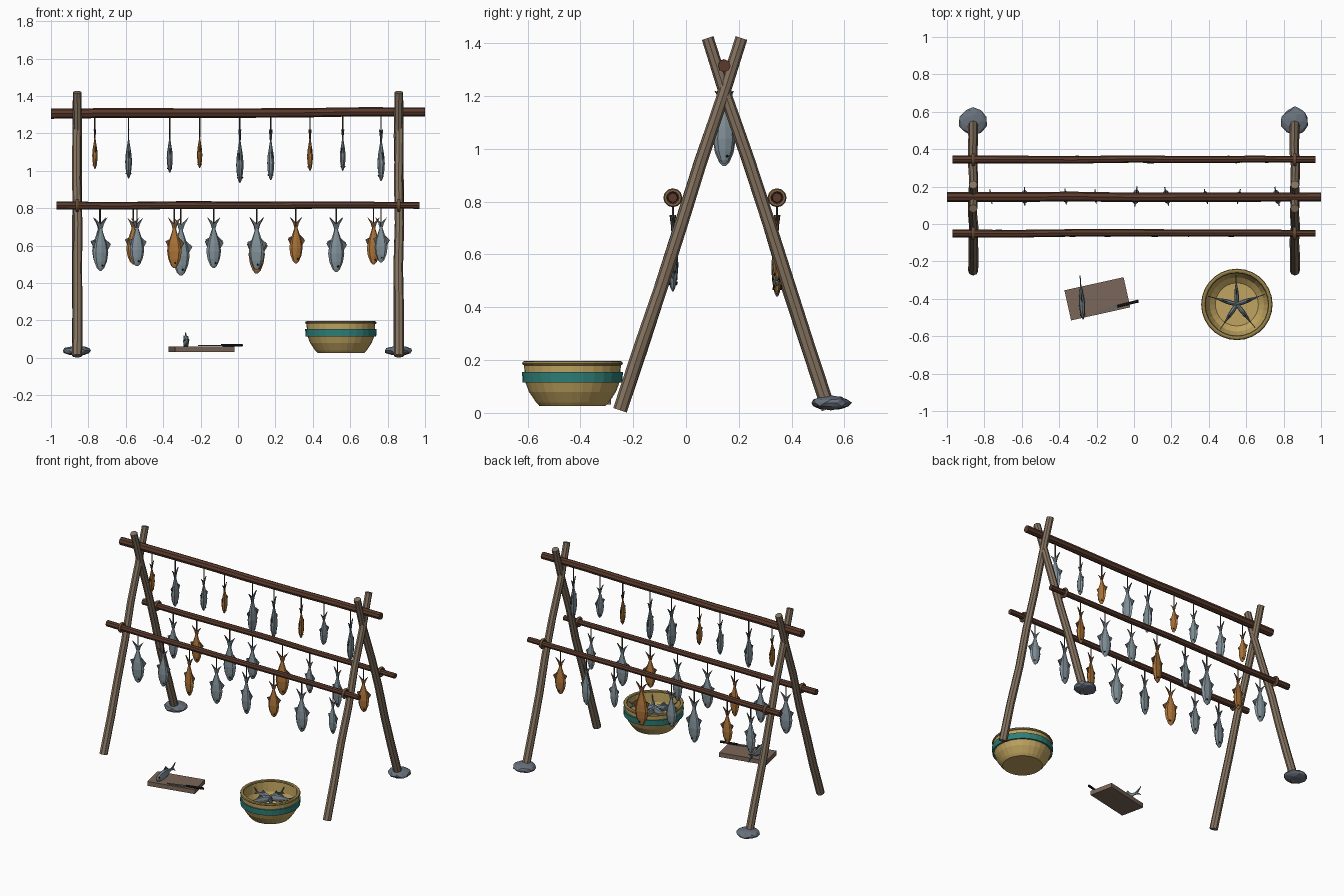
import bpy, bmesh, math, random
from mathutils import Vector, Matrix

if "Cube" in bpy.data.objects:
    bpy.data.objects.remove(bpy.data.objects["Cube"])
random.seed(4)

def mat(name, hexcol):
    m = bpy.data.materials.new(name)
    c = [int(hexcol[i:i + 2], 16) / 255 for i in (0, 2, 4)]
    m.diffuse_color = [((v + .055) / 1.055) ** 2.4 if v > .04 else v / 12.92 for v in c] + [1]
    m.use_nodes = True
    m.node_tree.nodes["Principled BSDF"].inputs["Base Color"].default_value = m.diffuse_color
    return m

WOOD, POLE = mat("weathered_wood", "857360"), mat("dark_wood", "5a3a2c")
STONE, CORD = mat("stone", "68717c"), mat("cord", "4a3f33")
ROPE, STRAW = mat("rope", "86664a"), mat("straw", "c0a460")
RIM, TEAL = mat("straw_rim", "99834a"), mat("teal_band", "2f7f78")
GREY, GREYFIN = mat("grey_fish", "82929a"), mat("grey_fin", "58646c")
ORANGE, ORANGEFIN = mat("smoked_fish", "ad7438"), mat("smoked_fin", "6e4a30")
BLACK, BOARD, STEEL = mat("black", "1c1c1e"), mat("board_wood", "7a6658"), mat("steel", "6b6663")

def add(name, me, *mats):
    for m in mats:
        me.materials.append(m)
    ob = bpy.data.objects.new(name, me)
    bpy.context.collection.objects.link(ob)
    return ob

def finish(name, bm, *mats):
    bmesh.ops.recalc_face_normals(bm, faces=bm.faces)
    me = bpy.data.meshes.new(name)
    bm.to_mesh(me)
    bm.free()
    return add(name, me, *mats)

def skin(bm, rings, closed=False):
    """Bridge successive rings of points; cap the ends unless closed."""
    vs = [[bm.verts.new(p) for p in r] for r in rings]
    n = len(vs[0])
    for a, b in zip(vs, vs[1:] + (vs[:1] if closed else [])):
        for i in range(n):
            bm.faces.new((a[i], a[(i + 1) % n], b[(i + 1) % n], b[i]))
    if not closed:
        bm.faces.new(vs[0])
        bm.faces.new(vs[-1])

def tube(name, a, b, r0, r1, m, sides=8, segs=6, wob=0.0):
    a, b = Vector(a), Vector(b)
    q = (b - a).to_track_quat('Z', 'Y')
    rings = []
    for k in range(segs + 1):
        t = k / segs
        c = a.lerp(b, t)
        if 0 < k < segs:
            c += q @ Vector((random.uniform(-wob, wob), random.uniform(-wob, wob), 0))
        r = r0 + (r1 - r0) * t
        rings.append([c + q @ Vector((r * math.cos(2 * math.pi * i / sides),
                                      r * math.sin(2 * math.pi * i / sides), 0)) for i in range(sides)])
    bm = bmesh.new()
    skin(bm, rings)
    return finish(name, bm, m)

def lathe(name, prof, centre, m, sides=28, axis='Z'):
    """Revolve a closed (radius, height) profile."""
    rings = []
    for i in range(sides):
        a = 2 * math.pi * i / sides
        pts = [(r * math.cos(a), r * math.sin(a), h) for r, h in prof]
        if axis == 'X':
            pts = [(z, x, y) for x, y, z in pts]
        rings.append([Vector(centre) + Vector(p) for p in pts])
    bm = bmesh.new()
    skin(bm, rings, closed=True)
    return finish(name, bm, m)

# A-frame legs, footing stones and pole lashings
for side, sx in (("left", -.86), ("right", .86)):
    tube(f"front_leg_{side}", (sx, -.25, .01), (sx, .21, 1.42), .027, .023, WOOD, wob=.004)
    tube(f"back_leg_{side}", (sx, .54, .015), (sx, .082, 1.42), .027, .023, WOOD, wob=.004)
    bm = bmesh.new()
    bmesh.ops.create_icosphere(bm, subdivisions=2, radius=1)
    for v in bm.verts:
        k = random.uniform(.92, 1.06)
        v.co = Vector((v.co.x * .077 * k + sx, v.co.y * .077 * k + .548, v.co.z * .027 * k + .038))
    finish(f"foot_stone_{side}", bm, STONE)
    for row, y in (("front", -.05), ("back", .345)):
        ring = [(.028 + .008 * math.cos(t * math.pi / 3), .01 * math.sin(t * math.pi / 3)) for t in range(6)]
        lathe(f"lashing_{row}_{side}", ring, (sx, y, .815), ROPE, 12, 'X')

# Drying poles
tube("top_pole", (-1, .145, 1.305), (1, .145, 1.315), .027, .024, POLE, wob=.003)
for row, y in (("front", -.05), ("back", .345)):
    tube(f"{row}_pole", (-.97, y, .815), (.97, y, .815), .021, .018, POLE, wob=.003)

# Fish: unit length, nose at origin, tail up +Z, broad in X
def fish_mesh(name, body, fin):
    bm = bmesh.new()
    prof = [(0, .02), (.05, .07), (.18, .125), (.34, .15), (.5, .125), (.66, .07), (.79, .028)]
    skin(bm, [[Vector((w * math.cos(math.pi * i / 4), w * .47 * math.sin(math.pi * i / 4), z))
               for i in range(8)] for z, w in prof])
    n = len(bm.faces)
    fins = [[(-.025, .75), (.025, .75), (.06, .87), (.13, 1), (.03, .91), (0, .87),
             (-.03, .91), (-.13, 1), (-.06, .87)],
            [(.12, .36), (.20, .50), (.15, .54), (.07, .62)],
            [(-.12, .40), (-.18, .53), (-.07, .58)]]
    for f in fins:
        skin(bm, [[Vector((x, y, z)) for x, z in f] for y in (-.012, .012)])
    m = len(bm.faces)
    for s in (-1, 1):
        bmesh.ops.create_icosphere(bm, subdivisions=1, radius=.02,
                                   matrix=Matrix.Translation((.03, s * .043, .1)))
    bm.faces.ensure_lookup_table()
    for i, f in enumerate(bm.faces):
        f.material_index = 0 if i < n else 1 if i < m else 2
    bmesh.ops.recalc_face_normals(bm, faces=bm.faces)
    me = bpy.data.meshes.new(name)
    bm.to_mesh(me)
    bm.free()
    for k in (body, fin, BLACK):
        me.materials.append(k)
    return me

FISH = {"g": fish_mesh("grey_fish", GREY, GREYFIN), "o": fish_mesh("smoked_fish", ORANGE, ORANGEFIN)}

def hang(row, y, ztop, zpole, base, spread, items):
    for i, (x, kind, znose) in enumerate(items):
        L = ztop - znose
        ob = add(f"{row}_fish_{i + 1}", FISH[kind])
        ang = math.radians(base + random.uniform(-spread, spread))
        ob.matrix_world = (Matrix.Translation((x, y, znose)) @ Matrix.Rotation(ang, 4, 'Z')
                           @ Matrix.Scale(L, 4))
        tube(f"{row}_string_{i + 1}", (x, y, znose + .8 * L), (x, y, zpole), .004, .004, CORD, 5, 1)

hang("top", .145, 1.22, 1.3, 90, 14, [
    (-.765, "o", 1.01), (-.585, "g", .96), (-.365, "g", .99), (-.205, "o", 1.015), (.01, "g", .935),
    (.175, "g", .95), (.385, "o", 1.0), (.56, "g", 1.0), (.765, "g", .945)])
hang("front", -.05, .75, .81, 0, 16, [
    (-.735, "g", .465), (-.54, "g", .49), (-.34, "o", .48), (-.13, "g", .48), (.1, "g", .47),
    (.31, "o", .505), (.525, "g", .46), (.765, "g", .51)])
hang("back", .345, .75, .81, 0, 16, [
    (-.74, "g", .48), (-.56, "o", .5), (-.305, "g", .44), (-.13, "g", .5), (.1, "o", .45),
    (.31, "g", .52), (.525, "g", .48), (.725, "o", .5)])

def lay(name, pos, ang, L):
    c, s = math.cos(ang), math.sin(ang)
    rot = Matrix(((0, s, c), (0, -c, s), (1, 0, 0))).to_4x4()
    add(name, FISH["g"]).matrix_world = Matrix.Translation(pos) @ rot @ Matrix.Scale(L, 4)

# Basket with band, rim and fish
BC = Vector((.55, -.43, 0))
lathe("basket", [(.001, .026), (.125, .026), (.138, .04), (.165, .08), (.18, .12), (.184, .19),
                 (.17, .19), (.165, .12), (.145, .075), (.115, .05), (.001, .05)], BC, STRAW)
lathe("basket_band", [(.176, .115), (.189, .115), (.191, .155), (.178, .155)], BC, TEAL)
lathe("basket_rim", [(.179 + .012 * math.cos(t * math.pi / 4), .188 + .009 * math.sin(t * math.pi / 4))
                     for t in range(8)], BC, RIM)
for i in range(5):
    a = math.radians(92 + 72 * i)
    lay(f"basket_fish_{i + 1}", BC + Vector((-.02 * math.cos(a), -.02 * math.sin(a), .14 + .004 * i)), a, .18)

# Cutting board, fish and knife
bm = bmesh.new()
bmesh.ops.create_cube(bm, size=1)
bmesh.ops.transform(bm, verts=bm.verts, matrix=Matrix.Translation((-.196, -.4, .046))
                    @ Matrix.Rotation(math.radians(12.5), 4, 'Z') @ Matrix.Diagonal((.324, .165, .03, 1)))
finish("cutting_board", bm, BOARD)
lay("board_fish", Vector((-.272, -.51, .088)), math.radians(94), .235)
bm = bmesh.new()
blade = [(-.215, -.474), (-.19, -.477), (-.085, -.449), (-.09, -.43)]
skin(bm, [[Vector((x, y, z)) for x, y in blade] for z in (.063, .068)])
finish("knife_blade", bm, STEEL)
tube("knife_handle", (-.09, -.44, .068), (.024, -.412, .068), .007, .008, BLACK, 6, 1)
